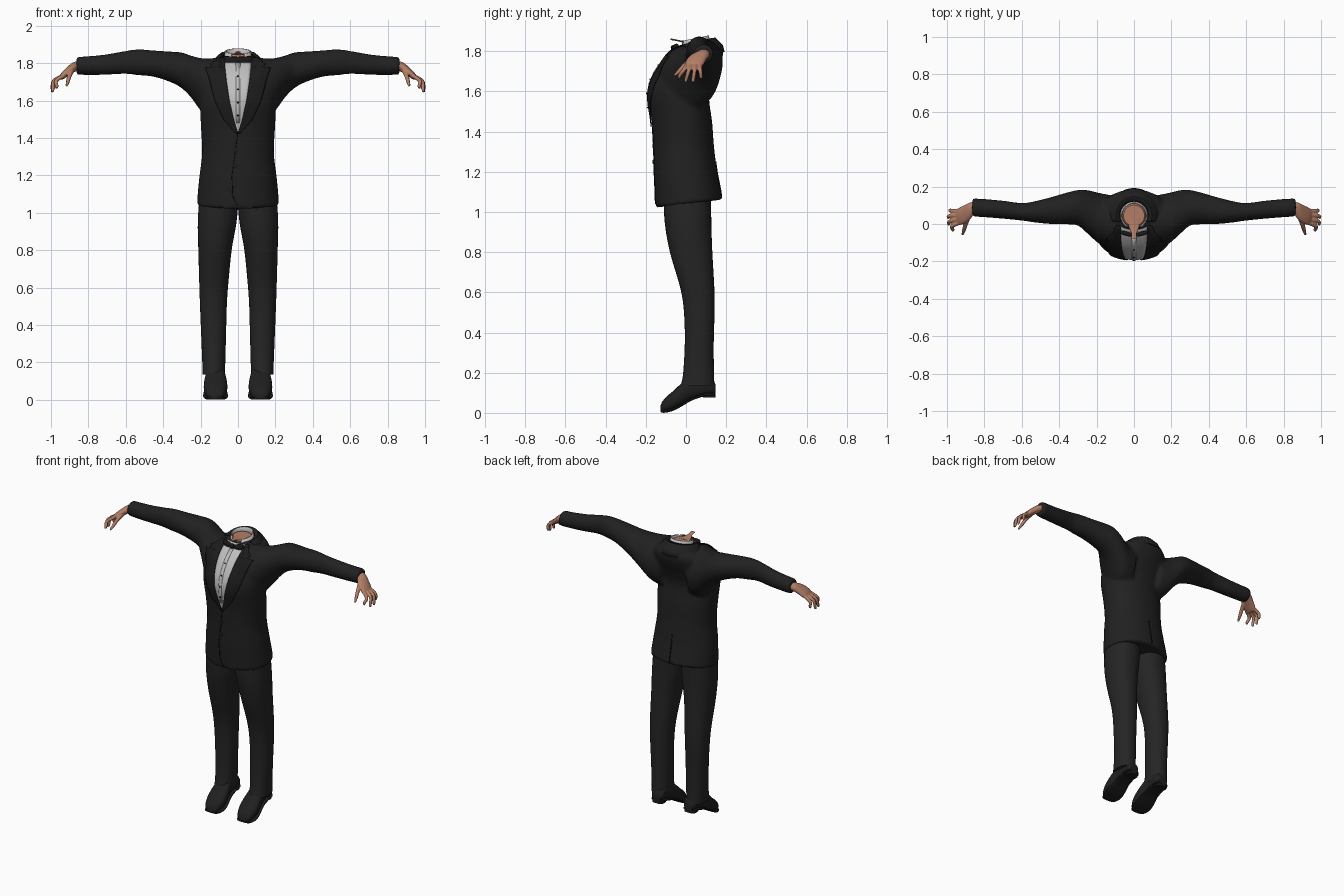
import bpy, bmesh, math
from mathutils import Vector
from mathutils.bvhtree import BVHTree

if "Cube" in bpy.data.objects:
    bpy.data.objects.remove(bpy.data.objects["Cube"])


def material(name, r, g, b):
    m = bpy.data.materials.new(name)
    m.use_nodes = True
    m.diffuse_color = (r, g, b, 1)
    m.node_tree.nodes["Principled BSDF"].inputs["Base Color"].default_value = (r, g, b, 1)
    return m


SUIT = material("charcoal cloth", .015, .015, .015)
TROUSER = material("trouser cloth", .018, .018, .018)
SATIN = material("black satin", .011, .011, .011)
SEAM = material("black seam", .005, .005, .005)
LEATHER = material("black leather", .014, .014, .014)
SHIRT = material("grey white cotton", .52, .52, .52)
SKIN = material("tan skin", .45, .21, .135)


def resample(rows, n, smooth=True):
    """Interpolate rows of numbers, n steps per span."""
    out = []
    for i in range(len(rows) - 1):
        quad = [rows[max(0, min(len(rows) - 1, i + k))] for k in (-1, 0, 1, 2)]
        for s in range(n):
            t = s / n
            if smooth:
                out.append([.5 * (2 * b + (c - a) * t + (2 * a - 5 * b + 4 * c - d) * t * t
                                  + (3 * b - a - 3 * c + d) * t ** 3) for a, b, c, d in zip(*quad)])
            else:
                out.append([b + (c - b) * t for a, b, c, d in zip(*quad)])
    return out + [list(rows[-1])]


def ring(axis, t, a0, a1, b0, b1, e=2.0, n=36):
    """Superellipse section across an axis, given its extents."""
    pts = []
    for k in range(n):
        c, s = math.cos(math.tau * k / n), math.sin(math.tau * k / n)
        a = (a0 + a1) / 2 + (a1 - a0) / 2 * math.copysign(abs(c) ** (2 / e), c)
        b = (b0 + b1) / 2 + (b1 - b0) / 2 * math.copysign(abs(s) ** (2 / e), s)
        pts.append(Vector({"x": (t, a, b), "y": (a, t, b), "z": (a, b, t)}[axis]))
    return pts


def tube(path, n=14):
    """Rings along rows of x, y, z, width, thickness."""
    rows, rings = resample(path, 5), []
    for i, r in enumerate(rows):
        p = Vector(r[:3])
        d = (Vector(rows[min(i + 1, len(rows) - 1)][:3]) - Vector(rows[max(i - 1, 0)][:3])).normalized()
        side = Vector((0, 1, 0))
        side = (side - d * side.dot(d)).normalized()
        up = d.cross(side)
        rings.append([p + side * r[3] * math.cos(math.tau * k / n) + up * r[4] * math.sin(math.tau * k / n)
                      for k in range(n)])
    return rings


def build(name, lofts, mat, closed=True, mirror=False, voxel=0, smooth=0, thick=0):
    """One object from one or more lofted lists of rings."""
    bm = bmesh.new()
    for rings in lofts:
        vs = [[bm.verts.new(p) for p in r] for r in rings]
        n = len(vs[0])
        for a, b in zip(vs, vs[1:]):
            for k in range(n if closed else n - 1):
                bm.faces.new((a[k], a[(k + 1) % n], b[(k + 1) % n], b[k]))
        if closed:
            bm.faces.new(vs[0])
            bm.faces.new(vs[-1])
    bmesh.ops.recalc_face_normals(bm, faces=bm.faces)
    me = bpy.data.meshes.new(name)
    bm.to_mesh(me)
    bm.free()
    me.materials.append(mat)
    ob = bpy.data.objects.new(name, me)
    bpy.context.collection.objects.link(ob)
    bpy.ops.object.select_all(action="DESELECT")
    ob.select_set(True)
    bpy.context.view_layer.objects.active = ob
    bpy.ops.object.shade_smooth_by_angle(angle=math.radians(45))
    if voxel:
        m = ob.modifiers.new("Blend", "REMESH")
        m.mode, m.voxel_size, m.use_smooth_shade = "VOXEL", voxel, True
        m = ob.modifiers.new("Soften", "SMOOTH")
        m.factor, m.iterations = .5, smooth
    if thick:
        m = ob.modifiers.new("Thickness", "SOLIDIFY")
        m.thickness, m.offset = thick, 0
    if mirror:
        ob.modifiers.new("Mirror", "MIRROR")
    return ob


# Jacket body and sleeves, blended into one skin
body = [(1.02, .22, -.152, .182), (1.1, .215, -.155, .17), (1.2, .206, -.16, .155), (1.32, .192, -.162, .14),
        (1.45, .198, -.17, .13), (1.57, .204, -.188, .115), (1.65, .21, -.175, .135), (1.73, .2, -.132, .17),
        (1.78, .18, -.085, .184), (1.82, .13, -.035, .18), (1.84, .085, -.015, .15)]
torso = [ring("z", z, -w, w, f, b, 2.15) for z, w, f, b in resample(body, 4)]
for r in torso:
    for p in r:
        p.z += (.02 + .12 * p.y) * max(0, 1.2 - p.z) / .18
sleeve = [(.1, -.14, .15, 1.5, 1.83), (.18, -.11, .165, 1.525, 1.825), (.25, -.05, .182, 1.615, 1.84),
          (.3, -.008, .182, 1.665, 1.857), (.36, -.002, .168, 1.698, 1.862), (.45, 0, .142, 1.727, 1.868),
          (.53, .008, .122, 1.735, 1.874), (.6, .018, .112, 1.742, 1.866), (.7, .028, .125, 1.738, 1.848),
          (.79, .035, .133, 1.737, 1.838), (.865, .04, .138, 1.738, 1.834)]
arms = [[ring("x", s * x, *r) for x, *r in resample(sleeve, 4)] for s in (1, -1)]
jacket = build("jacket", [torso] + arms, SUIT, voxel=.011, smooth=5)
bpy.context.view_layer.update()
surface = BVHTree.FromObject(jacket, bpy.context.evaluated_depsgraph_get())


def on_jacket(x, z, off, back=False):
    s = -1 if back else 1
    hit, normal, *_ = surface.ray_cast(Vector((x, -s, z)), Vector((0, s, 0)))
    return hit + normal * off if hit else Vector((x, -.02, z))


def drape(name, rows, off, mat, mirror=False, back=False, cols=8, thick=.004):
    """Thin plate laid on the jacket from rows of z, x start, x end."""
    grid = [[on_jacket(a + (b - a) * k / cols, z, off, back) for k in range(cols + 1)]
            for z, a, b in resample(rows, 6, False)]
    return build(name, [grid], mat, closed=False, mirror=mirror, thick=thick)


# Shirt front, placket, lapels and seams
drape("shirt_front", [(1.435, -.004, .004), (1.5, -.026, .026), (1.6, -.048, .048), (1.7, -.062, .062),
                      (1.78, -.07, .07), (1.825, -.07, .07)], .003, SHIRT)
drape("shirt_placket", [(1.48, -.009, .009), (1.8, -.012, .012)], .006, SHIRT, cols=2)
drape("lapel", [(1.425, 0, .012), (1.5, .022, .075), (1.6, .045, .122), (1.7, .06, .148), (1.772, .068, .172),
                (1.774, .068, .135), (1.79, .069, .145), (1.825, .069, .1)], .007, SATIN, mirror=True)
drape("front_seam", [(1.04, -.006, -.002), (1.09, -.03, -.026), (1.2, -.034, -.03), (1.43, -.002, .002)],
      .001, SEAM, cols=1)
drape("back_vent", [(1.07, -.004, .003), (1.25, -.002, .002)], .001, SEAM, back=True, cols=1)


def disc(name, x, z, radius, off, mat):
    p = on_jacket(x, z, off)
    build(name, [[ring("y", p.y + d, x - r, x + r, z - r, z + r, n=14)
                  for d, r in ((.006, radius), (-.002, radius), (-.004, radius * .6))]], mat)


for i in range(4):
    disc("shirt_stud", 0, 1.52 + i * .07, .005, .008, SEAM)
for z in (1.25, 1.33):
    disc("jacket_button", -.015, z, .012, .002, SATIN)


# Collars around the neck
def arc(rx, ry, z, tilt, start, end, cy=.045, n=32):
    pts = []
    for k in range(n + 1):
        a = math.radians(start + (end - start) * k / n)
        pts.append(Vector((rx * math.cos(a), cy + ry * math.sin(a), z + tilt * math.sin(a))))
    return pts


build("shirt_collar", [[arc(.074, .074, 1.795, .01, -65, 245), arc(.071, .071, 1.835, .012, -62, 242),
                        arc(.066, .066, 1.864, .014, -58, 238)]], SHIRT, closed=False, thick=.006)
build("jacket_collar", [[arc(.078, .075, 1.842, .018, -25, 205), arc(.095, .1, 1.846, .018, -20, 200),
                         arc(.125, .135, 1.82, .008, -12, 192), arc(.135, .143, 1.79, .005, -8, 188)]],
      SUIT, closed=False, thick=.008)

# Neck stump and the loose flap of skin at the throat
build("neck", [[ring("z", z, -r, r, .045 - r, .045 + r) for z, r in ((1.78, .066), (1.84, .064), (1.85, .056))]], SKIN)
build("throat_flap", [[ring("y", y, -w, w, z - .004, z + .004, n=12)
                       for y, w, z in ((.03, .04, 1.848), (-.02, .026, 1.848), (-.05, .013, 1.855),
                                       (-.078, .015, 1.86))]], SKIN)

# Bow tie
build("bow_wing", [[ring("x", x, -.062 + x * .25 - t, -.062 + x * .25 + t, 1.816 - h, 1.816 + h, 3, 20)
                    for x, t, h in resample([(0, .006, .009), (.02, .01, .014), (.05, .011, .021),
                                             (.07, .008, .02), (.076, .003, .015)], 3)]], SATIN, mirror=True)
build("bow_knot", [[ring("x", x, -.062 - r, -.062 + r, 1.816 - r, 1.816 + r, 3, 16)
                    for x, r in ((-.012, .01), (-.007, .014), (.007, .014), (.012, .01))]], SATIN)

# Hands
fingers = [[(.93, y0, 1.735, .012, .011), ((.945 + x) / 2 + .014, (y0 + y) / 2, 1.705, .0105, .0105),
            (x - .004, y, z + .012, .009, .009), (x, y, z, .005, .005)]
           for y0, x, y, z in ((.008, .972, -.032, 1.665), (.029, .994, .0, 1.646),
                               (.05, .997, .036, 1.645), (.068, .985, .074, 1.663))]
thumb = [(.885, .045, 1.765, .016, .014), (.9, .0, 1.735, .013, .012), (.91, -.035, 1.7, .01, .01),
         (.917, -.058, 1.678, .006, .006)]
palm = [(.84, .09, 1.787, .032, .027), (.87, .083, 1.782, .033, .025), (.9, .058, 1.762, .044, .022),
        (.93, .04, 1.737, .046, .018), (.947, .036, 1.718, .036, .011)]
build("hand", [tube(p) for p in fingers + [thumb, palm]], SKIN, mirror=True, voxel=.004, smooth=3)

# Trousers
leg = [(.135, .07, .19, -.026, .142), (.2, .068, .191, -.014, .139), (.35, .064, .197, -.006, .138),
       (.5, .06, .203, -.01, .142), (.62, .052, .207, -.028, .141), (.8, .034, .212, -.08, .131),
       (.95, .008, .215, -.106, .126), (1.1, -.005, .205, -.112, .125)]
build("trouser_leg", [[ring("z", *r, 2.2) for r in resample(leg, 5)]], TROUSER, mirror=True)

# Shoes: upper, sole and heel
shoe = [(-.128, .022, .008, .032), (-.118, .04, .004, .056), (-.095, .054, .005, .083), (-.06, .063, .015, .112),
        (-.02, .06, .036, .15), (.03, .05, .065, .19), (.09, .047, .085, .2), (.13, .043, .09, .17),
        (.148, .03, .095, .14)]
rows = resample(shoe, 4)
build("shoe_upper", [[ring("y", y, .12 - w, .12 + w, a, b, 2.4) for y, w, a, b in rows]], LEATHER, mirror=True)
build("shoe_sole", [[ring("y", y, .117 - w, .123 + w, a - .003, a + .011, 4) for y, w, a, b in rows]],
      SATIN, mirror=True)
build("shoe_heel", [[ring("z", z, .08, .16, .085, .148, 3) for z in (.076, .1)]], SATIN, mirror=True)
